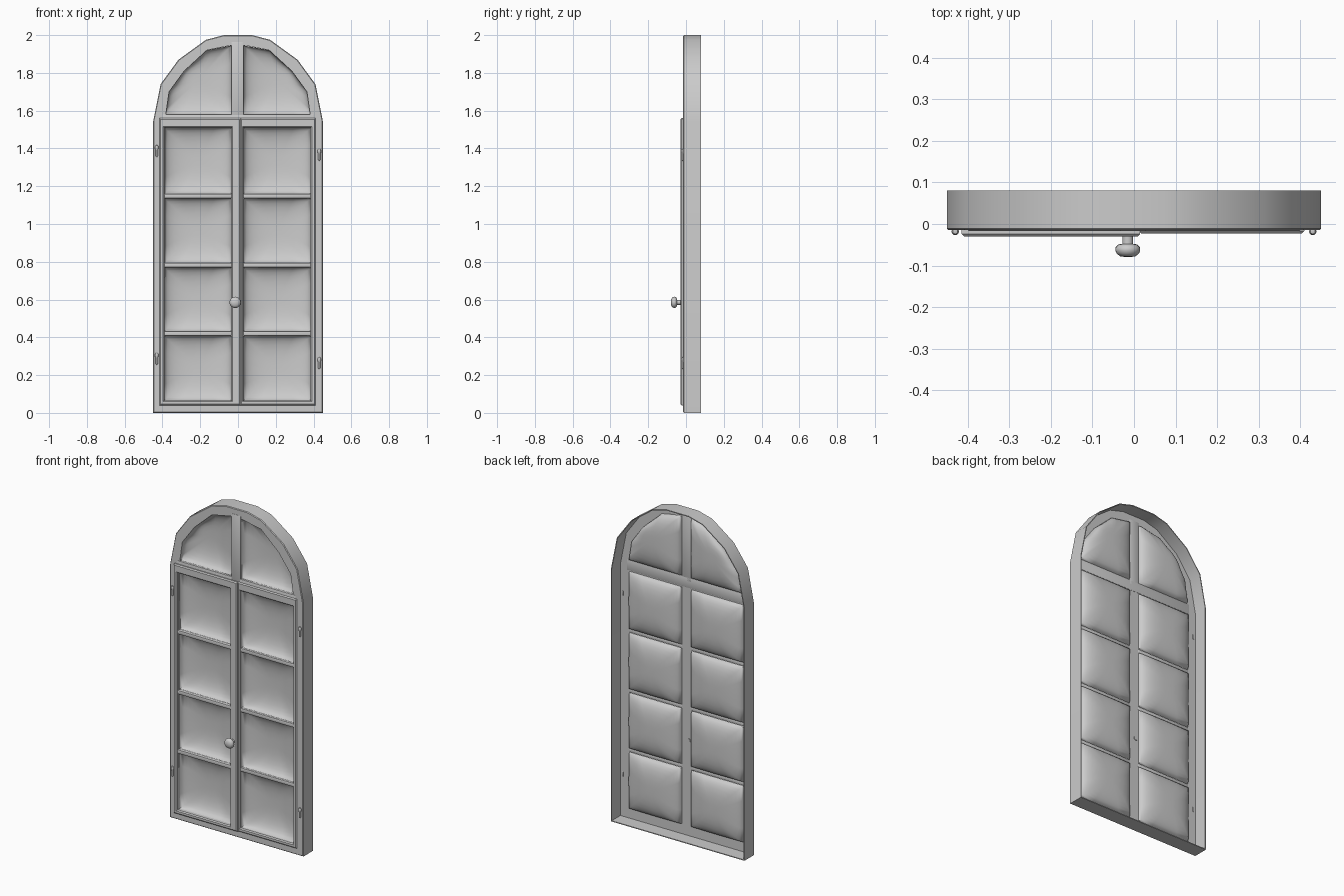
import bpy, bmesh, math
from mathutils import Matrix

if "Cube" in bpy.data.objects:
    bpy.data.objects.remove(bpy.data.objects["Cube"])


def finish(name, bm, angle=40):
    bmesh.ops.recalc_face_normals(bm, faces=bm.faces)
    me = bpy.data.meshes.new(name)
    bm.to_mesh(me)
    bm.free()
    ob = bpy.data.objects.new(name, me)
    bpy.context.collection.objects.link(ob)
    bpy.ops.object.select_all(action='DESELECT')
    ob.select_set(True)
    bpy.context.view_layer.objects.active = ob
    bpy.ops.object.shade_smooth_by_angle(angle=math.radians(angle))
    return ob


def ring(name, loops):
    """Closed frame lofted through (xz points, y) loops."""
    bm = bmesh.new()
    rows = [[bm.verts.new((x, y, z)) for x, z in pts] for pts, y in loops]
    n = len(rows[0])
    for i, a in enumerate(rows):
        b = rows[(i + 1) % len(rows)]
        for j in range(n):
            k = (j + 1) % n
            bm.faces.new((a[j], a[k], b[k], b[j]))
    return finish(name, bm)


def dome(name, pts, y, depth):
    """Pane bulging to the back, built from shrinking copies of its outline."""
    cx = (min(p[0] for p in pts) + max(p[0] for p in pts)) / 2
    cz = (min(p[1] for p in pts) + max(p[1] for p in pts)) / 2
    fine = [(a[0] + (b[0] - a[0]) * t / 4, a[1] + (b[1] - a[1]) * t / 4)
            for a, b in zip(pts, pts[1:] + pts[:1]) for t in range(4)]
    bm = bmesh.new()
    rows = []
    for s in (1, 0.97, 0.92, 0.84, 0.72, 0.56, 0.38, 0.18):
        # outline turns round towards the middle
        row = []
        for x, z in fine:
            dx, dz = x - cx, z - cz
            r = 0.17 / max(math.hypot(dx, dz), 1e-6)
            k = s * (s + (1 - s) * r)
            row.append(bm.verts.new((cx + dx * k, y + depth * math.sqrt(1 - s ** 3), cz + dz * k)))
        rows.append(row)
    n = len(fine)
    for a, b in zip(rows, rows[1:]):
        for j in range(n):
            bm.faces.new((a[j], a[(j + 1) % n], b[(j + 1) % n], b[j]))
    bm.faces.new(rows[-1])
    return finish(name, bm, 80)


def box(name, x0, x1, y0, y1, z0, z1, bevel=0.004):
    bm = bmesh.new()
    bmesh.ops.create_cube(bm, size=1)
    bm.transform(Matrix.Translation(((x0 + x1) / 2, (y0 + y1) / 2, (z0 + z1) / 2))
                 @ Matrix.Diagonal((x1 - x0, y1 - y0, z1 - z0, 1)))
    bmesh.ops.bevel(bm, geom=bm.edges[:], offset=bevel, segments=2,
                    profile=0.5, affect='EDGES')
    return finish(name, bm)


def lathe(name, profile, matrix, steps=16):
    """Spin (radius, height) points around z, then place with matrix."""
    bm = bmesh.new()
    vs = [bm.verts.new((r, 0, h)) for r, h in profile]
    es = [bm.edges.new(p) for p in zip(vs, vs[1:])]
    bmesh.ops.spin(bm, geom=vs + es, cent=(0, 0, 0), axis=(0, 0, 1),
                   angle=math.tau, steps=steps)
    bmesh.ops.remove_doubles(bm, verts=bm.verts, dist=1e-5)
    bm.transform(matrix)
    return finish(name, bm)


def mirrored(half):
    return half + [(-x, z) for x, z in reversed(half)]


def inset(pts, d):
    return [(x * (1 - d / 0.45), d if z == 0 else 1.54 + (z - 1.54) * (1 - d / 0.46))
            for x, z in pts]


def rect(x0, x1, z0, z1, d=0.0):
    return [(x0 + d, z0 + d), (x1 - d, z0 + d), (x1 - d, z1 - d), (x0 + d, z1 - d)]


# Arched outer frame: front plate with side walls, open at the back
outer = mirrored([(0.45, 0), (0.45, 1.54), (0.41, 1.74), (0.315, 1.87),
                  (0.17, 1.975), (0.075, 2.0)])
opening = mirrored([(0.39, 0.055), (0.385, 1.56), (0.365, 1.70), (0.285, 1.81),
                    (0.165, 1.92), (0.04, 1.945)])
ring("outer_frame", [(outer, 0.08), (outer, -0.011), (inset(outer, 0.004), -0.015),
                     (opening, -0.015), (opening, -0.004),
                     (inset(outer, 0.005), -0.004), (inset(outer, 0.005), 0.08)])

# Fixed arch light: transom, mullion and two bulging panes
box("transom", -0.40, 0.40, -0.017, -0.002, 1.515, 1.58)
box("arch_mullion", -0.035, 0.03, -0.017, -0.002, 1.55, 1.965)
for side, s, x0 in (("left", -1, 0.035), ("right", 1, 0.03)):
    arch = [(x0, 1.58), (0.385, 1.58)] + opening[2:5] + [(x0, 1.945)]
    dome(side + "_arch_pane", [(s * x, z) for x, z in arch], -0.005, 0.05)

# Two glazed door leaves, the left one overlapping the right
leaves = (("left", (-0.415, 0.015), (-0.39, -0.035), -0.03),
          ("right", (0.012, 0.41), (0.03, 0.385), -0.023))
bars = (0.42, 0.782, 1.148)
for side, (ox0, ox1), (ix0, ix1), yf in leaves:
    zo, zi = (0.04, 1.56), (0.065, 1.51)
    ring(side + "_door_frame",
         [(rect(ox0, ox1, *zo), -0.004), (rect(ox0, ox1, *zo), yf + 0.006),
          (rect(ox0, ox1, *zo, 0.006), yf), (rect(ix0, ix1, *zi, -0.006), yf),
          (rect(ix0, ix1, *zi), yf + 0.006), (rect(ix0, ix1, *zi), -0.004)])
    edges = (0.053,) + bars + (1.522,)
    for i, (z0, z1) in enumerate(zip(edges, edges[1:])):
        dome(f"{side}_door_pane_{i + 1}", rect(ix0, ix1, z0 + 0.012, z1 - 0.012), -0.005, 0.05)
    for i, z in enumerate(bars):
        box(f"{side}_glazing_bar_{i + 1}", ix0 - 0.003, ix1 + 0.003,
            yf + 0.005, -0.002, z - 0.012, z + 0.012, 0.005)

# Door knob
knob = [(0, 0), (0.013, 0), (0.013, -0.048), (0.022, -0.049), (0.029, -0.056),
        (0.030, -0.063), (0.027, -0.071), (0.018, -0.078), (0, -0.080)]
lathe("door_knob", knob,
      Matrix.Translation((-0.015, 0, 0.585)) @ Matrix.Rotation(-math.pi / 2, 4, 'X'), 24)

# Hinge pins with ball finials
pin = [(0, 0.033), (0.006, 0.031), (0.009, 0.024), (0.009, 0.014), (0.006, 0.007),
       (0.006, -0.024), (0.004, -0.029), (0, -0.031)]
for name, x, z in (("left_upper", -0.43, 1.385), ("left_lower", -0.43, 0.285),
                   ("right_upper", 0.43, 1.365), ("right_lower", 0.43, 0.262)):
    lathe(name + "_hinge", pin, Matrix.Translation((x, -0.018, z)), 12)
    box(name + "_hinge_leaf", x - 0.004, x + 0.004, -0.018, -0.002,
        z - 0.015, z + 0.015, 0.001)
